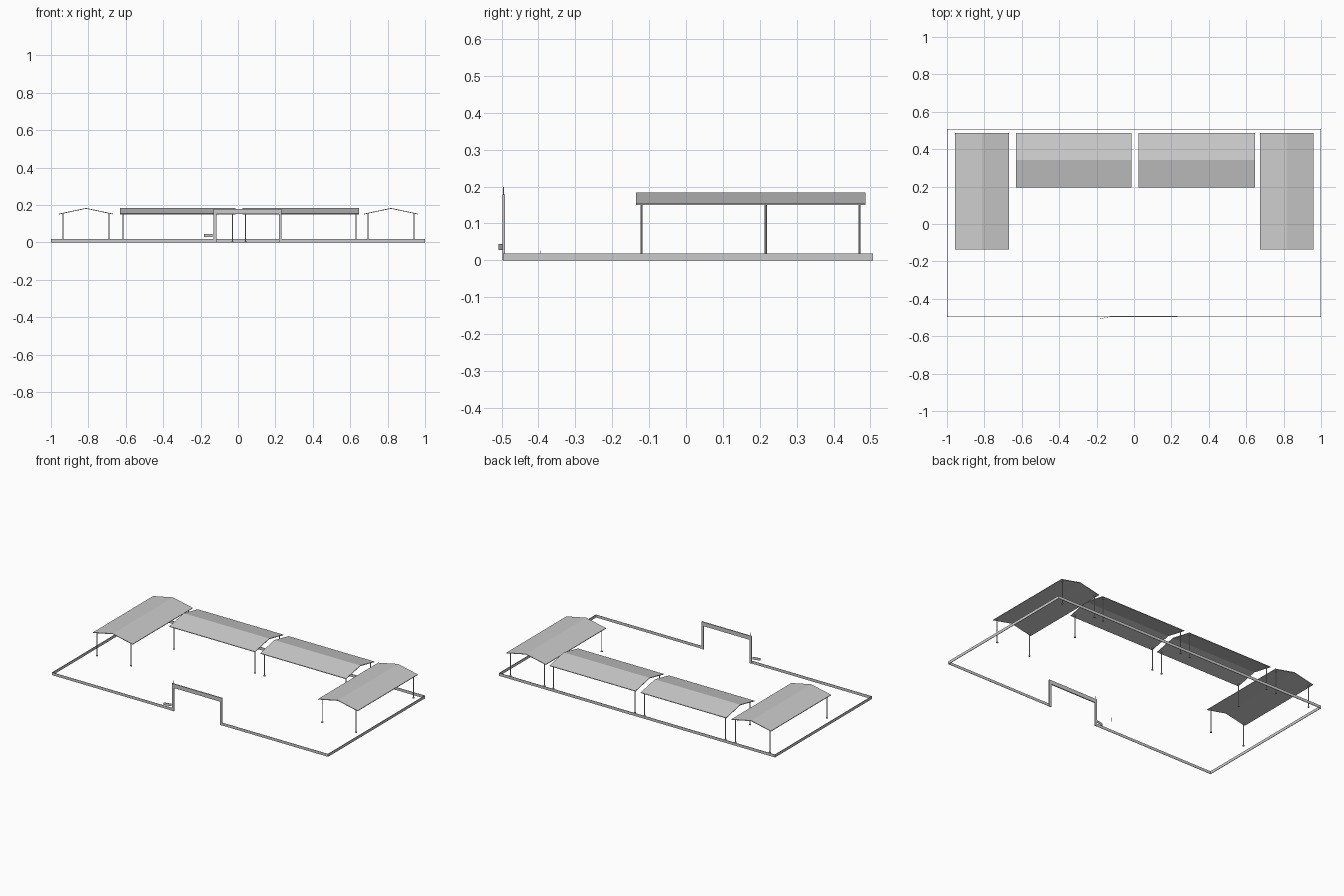
import bpy
import bmesh
from mathutils import Matrix

cube = bpy.data.objects.get("Cube")
if cube:
    bpy.data.objects.remove(cube)

# One light grey paint for everything
grey = bpy.data.materials.new("light_grey")
grey.use_nodes = True
GREY = (0.6, 0.6, 0.6, 1)
grey.diffuse_color = GREY
grey.node_tree.nodes["Principled BSDF"].inputs["Base Color"].default_value = GREY


def finish(name, bm):
    bmesh.ops.recalc_face_normals(bm, faces=bm.faces)
    mesh = bpy.data.meshes.new(name)
    bm.to_mesh(mesh)
    bm.free()
    mesh.materials.append(grey)
    obj = bpy.data.objects.new(name, mesh)
    bpy.context.collection.objects.link(obj)
    return obj


def box(name, x0, x1, y0, y1, z0, z1):
    bm = bmesh.new()
    size = Matrix.Diagonal((x1 - x0, y1 - y0, z1 - z0, 1))
    centre = Matrix.Translation(((x0 + x1) / 2, (y0 + y1) / 2, (z0 + z1) / 2))
    bmesh.ops.create_cube(bm, size=1, matrix=centre @ size)
    return finish(name, bm)


def add_cylinder(bm, x, y, radius, z0, z1):
    bmesh.ops.create_cone(bm, cap_ends=True, segments=10, radius1=radius, radius2=radius,
                          depth=z1 - z0, matrix=Matrix.Translation((x, y, (z0 + z1) / 2)))


EAVE, RIDGE, SHEET = 0.154, 0.184, 0.004


def gable_roof(name, x0, x1, y0, y1, along_y):
    """Thin folded sheet: a gable profile extruded along its ridge."""
    a, b = (x0, x1) if along_y else (y0, y1)
    start, end = (y0, y1) if along_y else (x0, x1)
    mid = (a + b) / 2
    profile = [(a, EAVE), (mid, RIDGE), (b, EAVE),
               (b, EAVE - SHEET), (mid, RIDGE - SHEET), (a, EAVE - SHEET)]
    bm = bmesh.new()
    ends = []
    for t in (start, end):
        ends.append([bm.verts.new((p, t, z) if along_y else (t, p, z)) for p, z in profile])
    n = len(profile)
    for i in range(n):
        j = (i + 1) % n
        bm.faces.new((ends[0][i], ends[0][j], ends[1][j], ends[1][i]))
    for ring in ends:
        bm.faces.new((ring[0], ring[1], ring[4], ring[5]))
        bm.faces.new((ring[1], ring[2], ring[3], ring[4]))
    finish(name, bm)


def posts(name, xs, ys):
    """Slim round posts on small round feet."""
    bm = bmesh.new()
    for x in xs:
        for y in ys:
            add_cylinder(bm, x, y, 0.003, 0, EAVE)
            add_cylinder(bm, x, y, 0.0065, 0, 0.004)
    finish(name, bm)


# Open shelters: two along the sides, two along the back
shelters = {
    "right_shelter": (-0.956, -0.669, -0.135, 0.487, True),
    "left_shelter": (0.675, 0.961, -0.135, 0.487, True),
    "back_right_shelter": (-0.632, -0.013, 0.195, 0.487, False),
    "back_left_shelter": (0.025, 0.647, 0.195, 0.487, False),
}
for name, (x0, x1, y0, y1, along_y) in shelters.items():
    gable_roof(name + "_roof", x0, x1, y0, y1, along_y)
    inset = 0.02 if along_y else 0.016
    front = y0 + (0.014 if along_y else 0.021)
    posts(name + "_posts", (x0 + inset, x1 - inset), (front, y1 - 0.017))

# Low boundary wall, open at the gate
FRONT, BACK, TOP, THICK = -0.496, 0.507, 0.018, 0.003
GATE_L, GATE_R = -0.131, 0.233
box("back_wall", -1, 1, BACK - THICK, BACK, 0, TOP)
box("right_wall", -1, -1 + THICK, FRONT, BACK, 0, TOP)
box("left_wall", 1 - THICK, 1, FRONT, BACK, 0, TOP)
box("front_right_wall", -1, GATE_L, FRONT, FRONT + 0.002, 0, TOP)
box("front_left_wall", GATE_R, 1, FRONT, FRONT + 0.002, 0, TOP)

# Gate frame with a short rod on top
box("gate_right_column", GATE_L, GATE_L + 0.015, -0.498, -0.491, 0, 0.155)
box("gate_left_column", GATE_R - 0.015, GATE_R, -0.498, -0.491, 0, 0.155)
box("gate_beam", GATE_L, GATE_R, -0.498, -0.491, 0.153, 0.179)
box("gate_rod", -0.121, -0.119, -0.496, -0.494, 0.179, 0.199)

# Angled sign panel beside the gate
bm = bmesh.new()
corners = [(-0.183, -0.508), (-0.136, -0.498), (-0.136, -0.496), (-0.183, -0.506)]
face = bm.faces.new([bm.verts.new((x, y, 0.028)) for x, y in corners])
top = bmesh.ops.extrude_face_region(bm, geom=[face])["geom"]
bmesh.ops.translate(bm, vec=(0, 0, 0.016),
                    verts=[v for v in top if isinstance(v, bmesh.types.BMVert)])
finish("sign_panel", bm)

# Small marker post inside the yard
box("marker_post", -0.159, -0.157, -0.396, -0.394, 0, 0.026)
